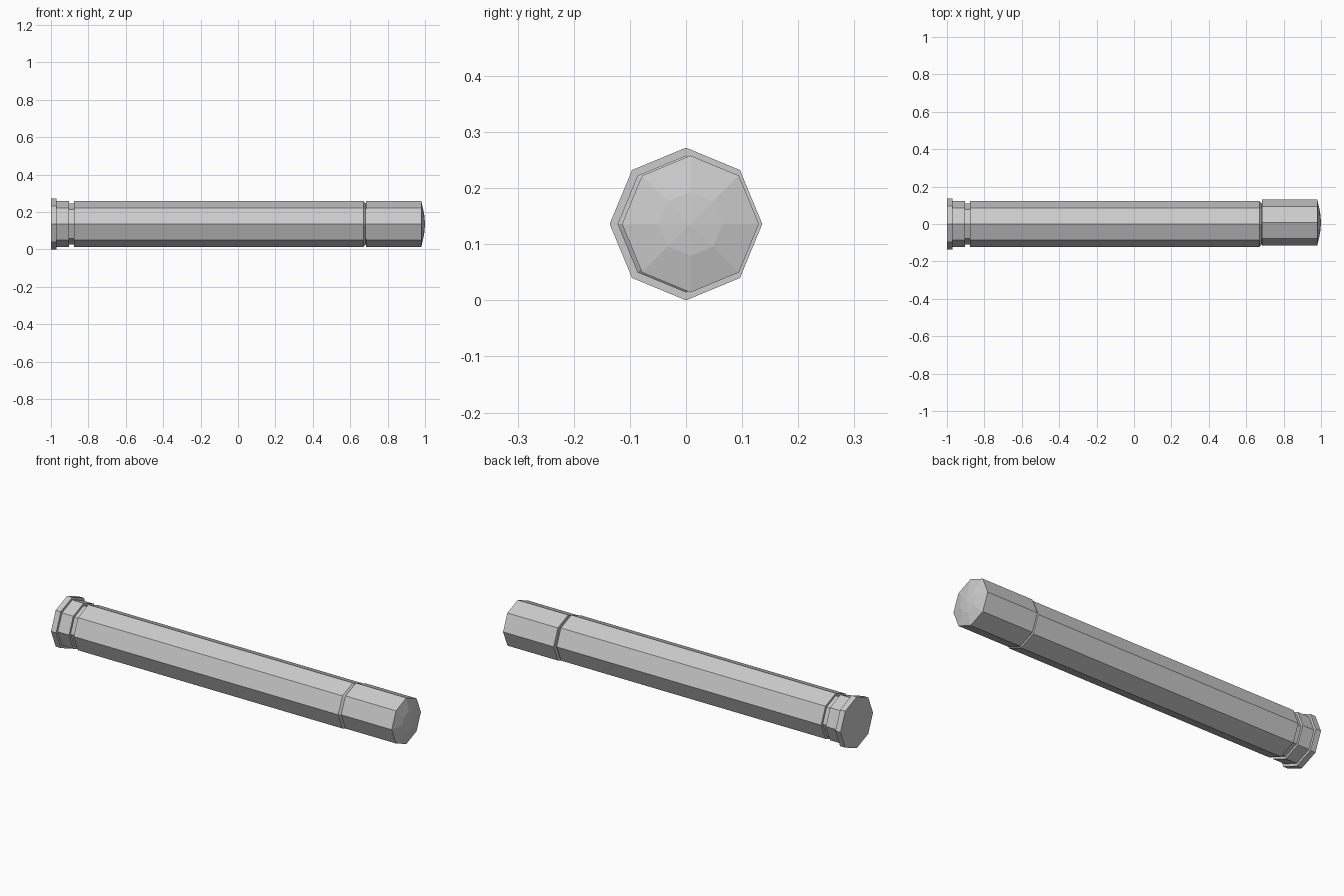
import bpy, bmesh
from math import cos, sin, tau

cube = bpy.data.objects.get("Cube")
if cube:
    bpy.data.objects.remove(cube, do_unlink=True)

SIDES = 8
AXIS_Z = 0.136

grey = bpy.data.materials.new("light grey")
grey.use_nodes = True
grey.diffuse_color = (0.6, 0.6, 0.6, 1)
grey.node_tree.nodes["Principled BSDF"].inputs["Base Color"].default_value = (0.6, 0.6, 0.6, 1)


def turned(name, profile, y=0.0, nose=None):
    """Octagonal part along x from (x, radius) pairs; nose closes it in a point."""
    bm = bmesh.new()
    rings = [[bm.verts.new((x, y + r * cos(tau * i / SIDES), AXIS_Z + r * sin(tau * i / SIDES)))
              for i in range(SIDES)] for x, r in profile]
    for a, b in zip(rings, rings[1:]):
        for i in range(SIDES):
            j = (i + 1) % SIDES
            bm.faces.new((a[i], a[j], b[j], b[i]))
    bm.faces.new(rings[0])
    if nose is None:
        bm.faces.new(rings[-1])
    else:
        tip = bm.verts.new((nose, y, AXIS_Z))
        for i in range(SIDES):
            bm.faces.new((rings[-1][i], rings[-1][(i + 1) % SIDES], tip))
    bmesh.ops.recalc_face_normals(bm, faces=bm.faces)
    mesh = bpy.data.meshes.new(name)
    bm.to_mesh(mesh)
    bm.free()
    mesh.materials.append(grey)
    obj = bpy.data.objects.new(name, mesh)
    bpy.context.collection.objects.link(obj)
    return obj


# Tube with end rim, collar, groove and a chamfered front neck
turned("tube", [(-1.0, 0.136), (-0.97, 0.136), (-0.97, 0.122), (-0.904, 0.122),
                (-0.904, 0.109), (-0.877, 0.109), (-0.877, 0.122),
                (0.672, 0.122), (0.682, 0.11), (0.69, 0.11)])

# Slightly offset front section with a shallow domed nose
turned("nose_section", [(0.684, 0.122), (0.98, 0.122), (0.995, 0.057)], y=0.008, nose=1.0)
